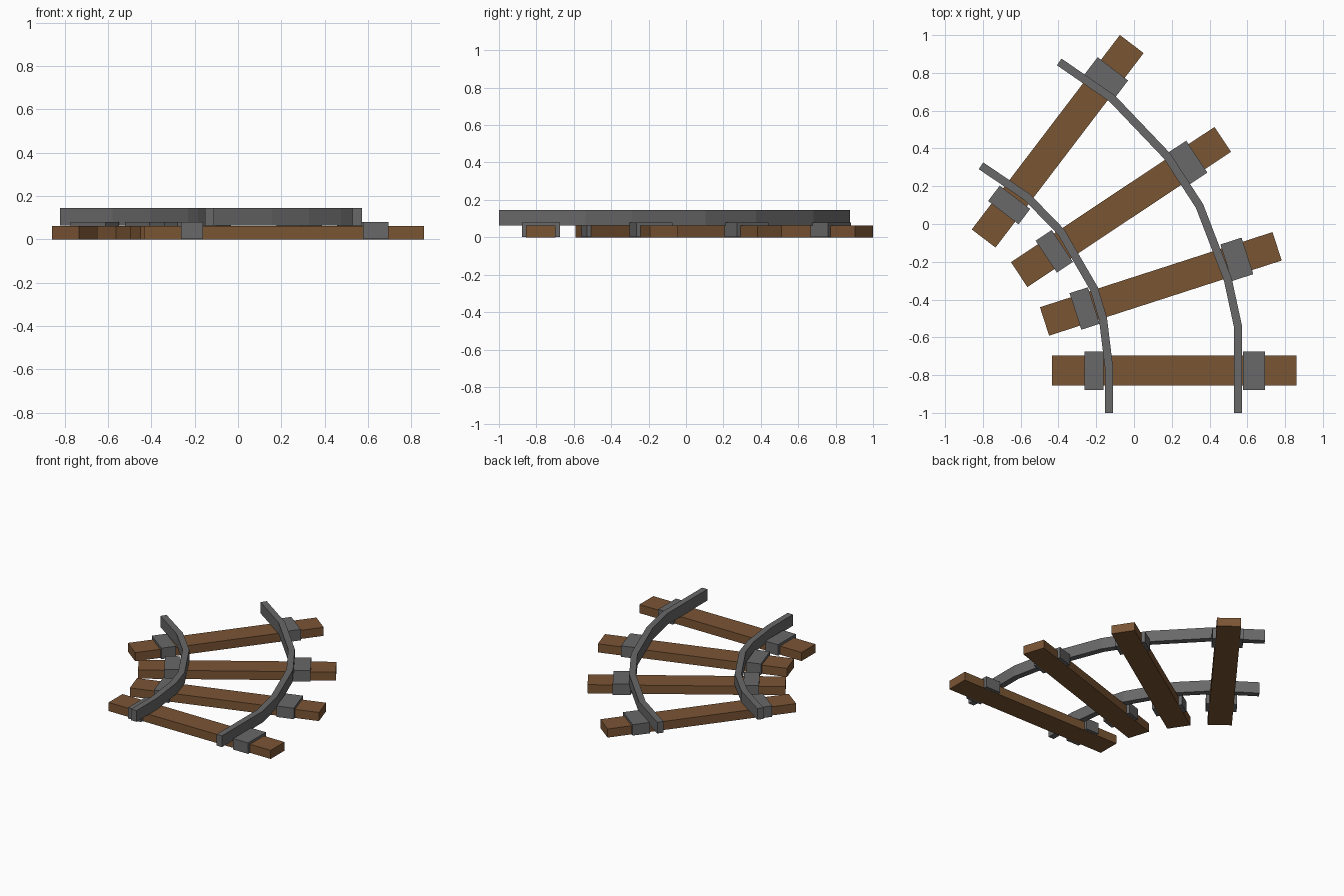
import bpy, bmesh, math
from mathutils import Vector, Matrix

if "Cube" in bpy.data.objects:
    bpy.data.objects.remove(bpy.data.objects["Cube"])


def material(name, col):
    m = bpy.data.materials.new(name)
    m.diffuse_color = (*col, 1)
    m.use_nodes = True
    m.node_tree.nodes["Principled BSDF"].inputs["Base Color"].default_value = m.diffuse_color
    return m


WOOD = material("brown wood", (0.195, 0.090, 0.034))
STEEL = material("grey steel", (0.138, 0.138, 0.138))


def add_object(name, bm, mat):
    bmesh.ops.recalc_face_normals(bm, faces=bm.faces)
    me = bpy.data.meshes.new(name)
    bm.to_mesh(me)
    bm.free()
    me.materials.append(mat)
    ob = bpy.data.objects.new(name, me)
    bpy.context.collection.objects.link(ob)
    return ob


def box(name, center, size, z0, z1, frame, mat):
    bm = bmesh.new()
    bmesh.ops.create_cube(bm, size=1, matrix=frame
                          @ Matrix.Translation((center, 0, (z0 + z1) / 2))
                          @ Matrix.Diagonal((size[0], size[1], z1 - z0, 1)))
    return add_object(name, bm, mat)


def rail(name, path, width, z0, z1):
    """Sweep a rectangular section along a flat path with mitred corners."""
    pts = [Vector(p) for p in path]
    bm = bmesh.new()
    rings = []
    for i, p in enumerate(pts):
        a = (p - pts[i - 1]).normalized() if i else None
        b = (pts[i + 1] - p).normalized() if i + 1 < len(pts) else None
        a, b = a or b, b or a
        t = (a + b).normalized()
        n = Vector((-t.y, t.x)) * (width / 2 / t.dot(a))
        l, r = p + n, p - n
        rings.append([bm.verts.new(v) for v in (
            (l.x, l.y, z0), (r.x, r.y, z0), (r.x, r.y, z1), (l.x, l.y, z1))])
    for s, e in zip(rings, rings[1:]):
        for k in range(4):
            j = (k + 1) % 4
            bm.faces.new((s[k], s[j], e[j], e[k]))
    bm.faces.new(rings[0])
    bm.faces.new(rings[-1])
    return add_object(name, bm, STEEL)


# Sleepers with a clamp plate outside each rail: centre x, y, angle
sleepers = [(0.2125, -0.776, 0), (0.142, -0.317, 17.9),
            (-0.069, 0.090, 33.6), (-0.404, 0.438, 52.7)]
for i, (x, y, ang) in enumerate(sleepers, 1):
    frame = Matrix.Translation((x, y, 0)) @ Matrix.Rotation(math.radians(ang), 4, 'Z')
    box(f"sleeper_{i}", 0, (1.294, 0.158), 0, 0.062, frame, WOOD)
    box(f"inner_clamp_{i}", -0.424, (0.102, 0.203), 0.001, 0.08, frame, STEEL)
    box(f"outer_clamp_{i}", 0.423, (0.118, 0.203), 0.001, 0.08, frame, STEEL)

# Curved rails
rail("outer_rail", [(0.55, -1.0), (0.55, -0.54), (0.497, -0.295), (0.347, 0.095),
                    (0.175, 0.36), (-0.115, 0.664), (-0.396, 0.858)], 0.043, 0.064, 0.145)
rail("inner_rail", [(-0.132, -1.0), (-0.132, -0.765), (-0.164, -0.502), (-0.211, -0.344),
                    (-0.386, -0.042), (-0.566, 0.143), (-0.81, 0.308)], 0.043, 0.064, 0.145)
